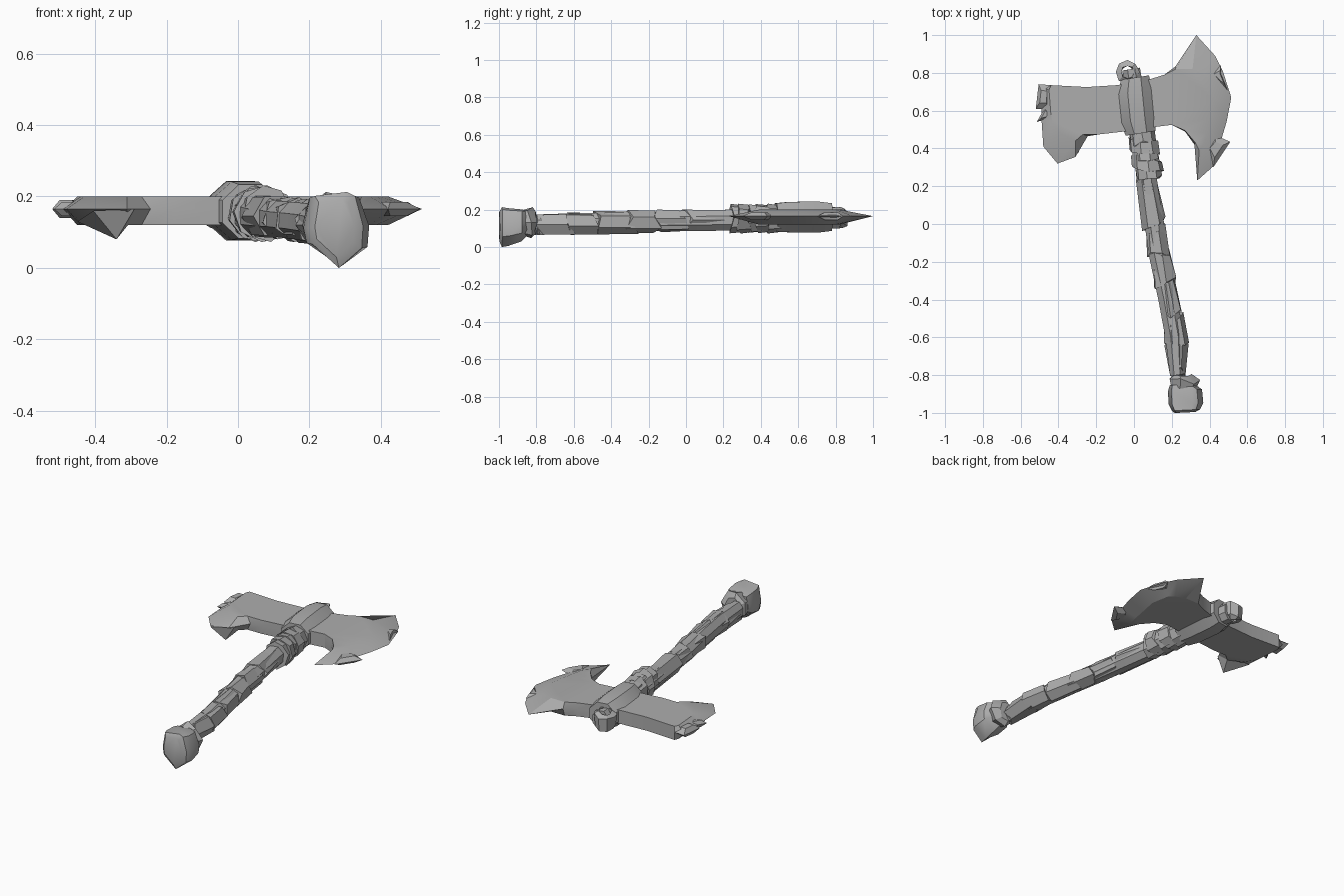
import bpy, bmesh, math, random

random.seed(4)
steel = bpy.data.materials.new("plain grey")
steel.diffuse_color = (0.42, 0.42, 0.42, 1)


def finish(name, bm, angle=30):
    bmesh.ops.remove_doubles(bm, verts=bm.verts, dist=0.0005)
    bmesh.ops.recalc_face_normals(bm, faces=bm.faces)
    mesh = bpy.data.meshes.new(name)
    bm.to_mesh(mesh)
    bm.free()
    mesh.materials.append(steel)
    ob = bpy.data.objects.new(name, mesh)
    bpy.context.collection.objects.link(ob)
    bpy.ops.object.select_all(action='DESELECT')
    ob.select_set(True)
    bpy.context.view_layer.objects.active = ob
    bpy.ops.object.shade_smooth_by_angle(angle=math.radians(angle))
    return ob


def ngon(n, turn=0.0):
    return [(math.cos(2 * math.pi * (i + turn) / n), math.sin(2 * math.pi * (i + turn) / n))
            for i in range(n)]


def loft(name, section, stations, jitter=0.0, lean=0.16, angle=35):
    """Skin a section through stations (x, y, z, half width, half height)."""
    bm = bmesh.new()
    rings = []
    for x, y, z, w, h in stations:
        rings.append([bm.verts.new((x + u * w,
                                    y + u * w * lean + random.uniform(-jitter, jitter),
                                    z + v * h)) for u, v in section])
    n = len(section)
    for a, b in zip(rings, rings[1:]):
        for i in range(n):
            bm.faces.new((a[i], a[(i + 1) % n], b[(i + 1) % n], b[i]))
    bm.faces.new(rings[0])
    bm.faces.new(rings[-1])
    return finish(name, bm, angle)


def plate(name, rim, top=0.2, low=0.12, mid=0.165):
    """Plate with a bevelled rim: each entry is rim x, y and flat-face x, y."""
    bm = bmesh.new()
    up = [bm.verts.new((c, d, top)) for a, b, c, d in rim]
    edge = [bm.verts.new((a, b, mid)) for a, b, c, d in rim]
    down = [bm.verts.new((c, d, low)) for a, b, c, d in rim]
    n = len(rim)
    for i in range(n):
        j = (i + 1) % n
        bm.faces.new((up[i], up[j], edge[j], edge[i]))
        bm.faces.new((edge[i], edge[j], down[j], down[i]))
    caps = [bm.faces.new(up), bm.faces.new(down)]
    bmesh.ops.triangulate(bm, faces=caps)
    return finish(name, bm, 25)


# Axe head: wide curved blade on the right, bearded poll on the left
plate("axe_head", [
    (0.33, 1.0, 0.31, 0.82), (0.43, 0.89, 0.37, 0.80), (0.47, 0.81, 0.40, 0.77),
    (0.515, 0.67, 0.42, 0.66), (0.49, 0.54, 0.40, 0.56), (0.46, 0.44, 0.385, 0.48),
    (0.425, 0.31, 0.37, 0.42), (0.335, 0.23, 0.345, 0.39), (0.32, 0.42, 0.325, 0.43),
    (0.27, 0.49, 0.27, 0.495), (0.20, 0.525, 0.20, 0.525), (0.08, 0.51, 0.08, 0.51),
    (-0.05, 0.49, -0.05, 0.49), (-0.18, 0.475, -0.18, 0.475), (-0.245, 0.465, -0.27, 0.475),
    (-0.31, 0.355, -0.31, 0.44), (-0.405, 0.32, -0.39, 0.48), (-0.48, 0.41, -0.43, 0.54),
    (-0.49, 0.56, -0.44, 0.58), (-0.485, 0.72, -0.45, 0.71), (-0.44, 0.735, -0.44, 0.735),
    (-0.25, 0.725, -0.25, 0.725), (-0.09, 0.735, -0.09, 0.735), (0.08, 0.765, 0.08, 0.765),
    (0.16, 0.79, 0.16, 0.79), (0.22, 0.835, 0.22, 0.82)])

# Chipped edge pieces: rim x, y with a thin flat face inside
for name, pts, t in (
        ("poll_edge_plate", [(-0.52, 0.61), (-0.505, 0.74), (-0.44, 0.735), (-0.45, 0.61)], 0.025),
        ("poll_chip", [(-0.515, 0.54), (-0.47, 0.62), (-0.44, 0.60), (-0.45, 0.56)], 0.02),
        ("blade_upper_chip", [(0.39, 0.80), (0.46, 0.84), (0.46, 0.80), (0.50, 0.70)], 0.02),
        ("blade_lower_chip", [(0.51, 0.435), (0.42, 0.30), (0.37, 0.40), (0.43, 0.47)], 0.02)):
    cx = sum(p[0] for p in pts) / 4
    cy = sum(p[1] for p in pts) / 4
    plate(name, [(x, y, cx + (x - cx) * 0.5, cy + (y - cy) * 0.5) for x, y in pts],
          0.165 + t, 0.165 - t)

# Downturned point under the beard
bm = bmesh.new()
v = [bm.verts.new(p) for p in ((-0.45, 0.47, 0.13), (-0.30, 0.46, 0.13),
                               (-0.29, 0.38, 0.165), (-0.405, 0.32, 0.16), (-0.34, 0.37, 0.08))]
for i in range(4):
    bm.faces.new((v[i], v[(i + 1) % 4], v[4]))
bm.faces.new(v[:4])
finish("beard_point", bm, 20)

# Socket that swells around the handle in the head
loft("socket", ngon(8, 0.5), [
    (0.035, 0.48, 0.158, 0.085, 0.082), (0.02, 0.55, 0.16, 0.10, 0.088),
    (0.005, 0.70, 0.16, 0.10, 0.09), (0.005, 0.775, 0.16, 0.08, 0.08)])

# Handle core, gently leaning
loft("handle", ngon(8, 0.5), [
    (-0.015, 0.82, 0.155, 0.05, 0.06), (0.045, 0.42, 0.15, 0.062, 0.068),
    (0.075, 0.20, 0.143, 0.054, 0.06), (0.108, 0.0, 0.14, 0.055, 0.06),
    (0.13, -0.16, 0.137, 0.055, 0.055), (0.18, -0.40, 0.132, 0.054, 0.056),
    (0.215, -0.60, 0.127, 0.052, 0.058), (0.228, -0.80, 0.122, 0.04, 0.056)])

# Rough overlapping grip sleeves
for i, (y0, y1, x0, x1, w0, w1) in enumerate((
        (0.25, 0.00, 0.065, 0.105, 0.055, 0.062), (-0.02, -0.16, 0.115, 0.13, 0.052, 0.062),
        (-0.16, -0.31, 0.145, 0.165, 0.05, 0.064), (-0.28, -0.49, 0.165, 0.20, 0.05, 0.058),
        (-0.50, -0.64, 0.21, 0.225, 0.052, 0.068), (-0.62, -0.79, 0.225, 0.23, 0.064, 0.042))):
    z = 0.145 - 0.005 * i
    loft(f"grip_sleeve_{i + 1}", ngon(6, 0.2 * i), [
        (x0, y0, z, w0, 0.06), (x1, y1, z, w1, 0.063)], jitter=0.03, angle=20)

# Binding rings below the head
for i, y in enumerate((0.46, 0.41, 0.365, 0.315, 0.27)):
    x = 0.045 + (0.46 - y) * 0.17
    w = (0.066, 0.08, 0.07, 0.082, 0.066)[i]
    loft(f"binding_{i + 1}", ngon(8, 0.3 * i), [
        (x - 0.004, y + 0.035, 0.152, w, 0.072), (x + 0.004, y - 0.03, 0.152, w * 1.04, 0.08)],
        jitter=0.012, lean=0.16 - 0.3 * (i % 2), angle=20)

# Small crumpled loop capping the handle
bm = bmesh.new()
grid = []
for i in range(8):
    a = 2 * math.pi * i / 8
    grid.append([])
    for u, h in ((0.055, -0.04), (0.062, 0.04), (0.034, 0.055), (0.03, -0.045)):
        u += random.uniform(-0.004, 0.004)
        grid[-1].append(bm.verts.new((-0.035 + u * math.cos(a), 0.805 + u * math.sin(a),
                                      0.155 + h + random.uniform(-0.012, 0.012))))
for i in range(8):
    for j in range(4):
        k, m = (i + 1) % 8, (j + 1) % 4
        bm.faces.new((grid[i][j], grid[k][j], grid[k][m], grid[i][m]))
finish("top_loop", bm, 20)

# Pommel with a keel-shaped underside, and its flared collar
keel = [(-0.8, 0.8), (0.4, 0.9), (0.7, 0.8), (1.0, 0.05), (0.95, -0.5),
        (0.1, -1.0), (-0.9, -0.4), (-1.0, 0.0)]
loft("pommel", keel, [
    (0.255, -0.85, 0.13, 0.065, 0.07), (0.27, -0.88, 0.12, 0.09, 0.09),
    (0.275, -0.95, 0.112, 0.092, 0.106), (0.275, -0.985, 0.112, 0.075, 0.112),
    (0.27, -0.998, 0.115, 0.055, 0.085)], lean=0.05)
loft("pommel_collar", ngon(7), [
    (0.255, -0.79, 0.13, 0.05, 0.06), (0.265, -0.835, 0.13, 0.085, 0.085),
    (0.26, -0.875, 0.13, 0.07, 0.07)], jitter=0.018, lean=-0.1, angle=20)
